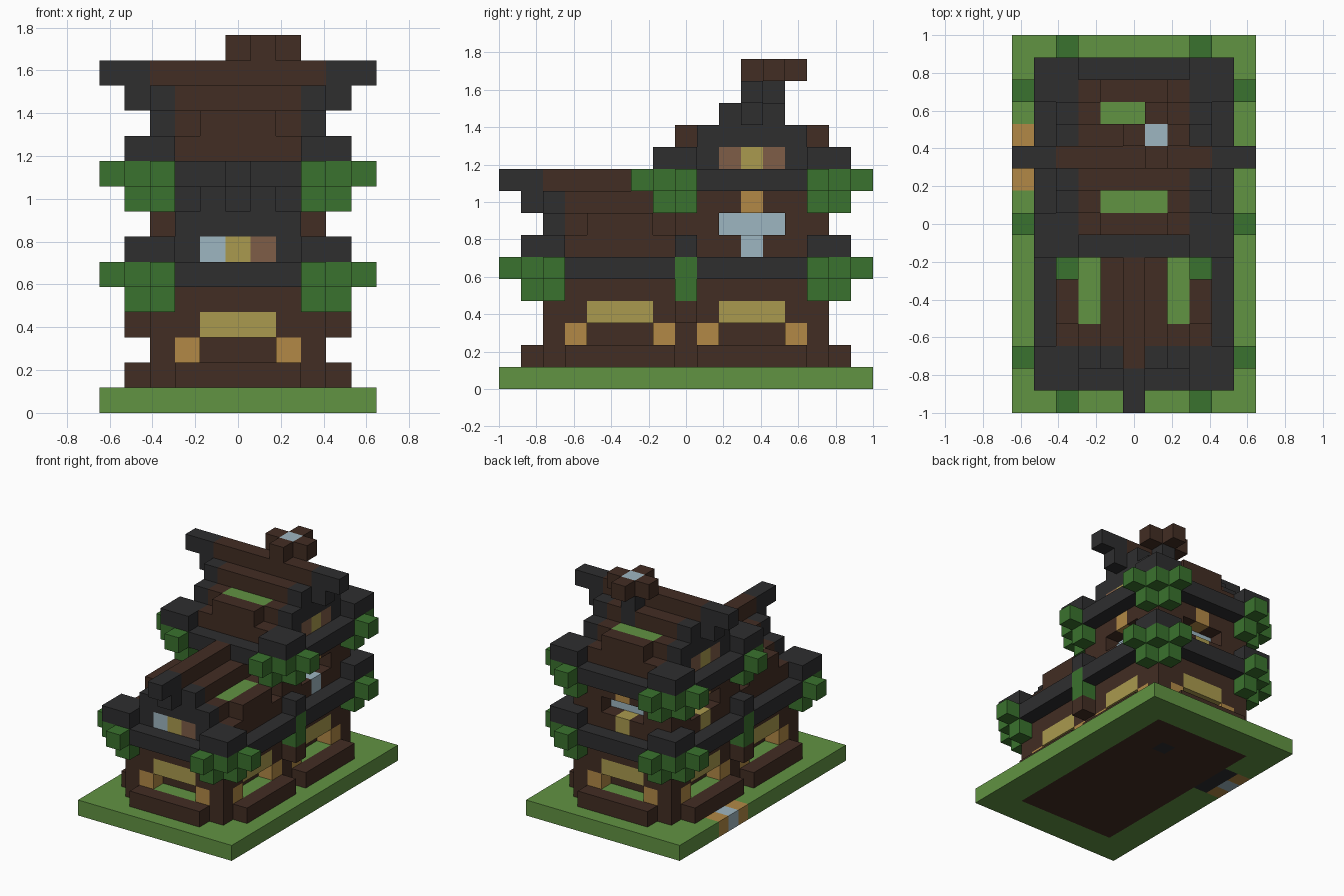
import bpy
import bmesh
from mathutils import Vector

UNIT = 2 / 17  # edge of one cube

cube = bpy.data.objects.get("Cube")
if cube:
    bpy.data.objects.remove(cube, do_unlink=True)


def linear(c):
    c /= 255
    return c / 12.92 if c <= 0.04045 else ((c + 0.055) / 1.055) ** 2.4


def material(name, r, g, b):
    mat = bpy.data.materials.new(name)
    mat.use_nodes = True
    color = (linear(r), linear(g), linear(b), 1)
    mat.diffuse_color = color
    bsdf = mat.node_tree.nodes["Principled BSDF"]
    bsdf.inputs["Base Color"].default_value = color
    bsdf.inputs["Roughness"].default_value = 0.9
    return mat


GRASS = material("grass_green", 97, 147, 66)
LEAF = material("leaf_green", 58, 114, 46)
WOOD = material("dark_brown_wood", 66, 45, 35)
SLATE = material("charcoal", 46, 46, 47)
YELLOW = material("lamp_yellow", 170, 154, 78)
ORANGE = material("lamp_orange", 178, 137, 70)
GLASS = material("pale_blue", 158, 182, 193)
TAN = material("light_brown", 126, 93, 71)

cells = {}  # (x, y, z) -> (part, material)


def span(v):
    return range(v[0], v[1] + 1) if isinstance(v, tuple) else (v,)


def fill(part, mat, xs, ys, zs, mx=False, my=None):
    """Fill a block of cubes; mx mirrors across x, my mirrors y about that row."""
    for x in span(xs):
        for y in span(ys):
            for z in span(zs):
                for px in ({x, -x} if mx else {x}):
                    for py in ({y} if my is None else {y, 2 * my - y}):
                        if mat is None:
                            cells.pop((px, py, z), None)
                        else:
                            cells[px, py, z] = (part, mat)


# Ground slab with the floor and a small water inlet
fill("ground", GRASS, (-5, 5), (-8, 8), 0)
fill("floor", WOOD, (-3, 3), (-6, 6), 0)
fill("inlet", SLATE, -4, (2, 4), 0)
fill("inlet", ORANGE, -5, (2, 4), 0)
fill("inlet", GLASS, -5, 3, 0)

# Ground storey walls and sills
fill("lower_walls", WOOD, (-3, 3), (-6, 6), (1, 5))
fill("sills", WOOD, (-2, 2), 7, 1, my=0)
fill("sills", WOOD, 4, (1, 5), 1, mx=True, my=0)
fill("side_brackets", WOOD, 4, 0, 3, mx=True)

# Arched ground windows: end walls, then side walls
fill("planters", GRASS, (-1, 1), 6, 1, my=0)
fill("lower_windows", None, (-1, 1), 6, 2, my=0)
fill("lower_windows", ORANGE, 2, 6, 2, mx=True, my=0)
fill("lower_windows", YELLOW, (-1, 1), 6, 3, my=0)
fill("planters", GRASS, 3, (2, 4), 1, mx=True, my=0)
fill("lower_windows", None, 3, (2, 4), 2, mx=True, my=0)
for end in (1, 5):
    fill("lower_windows", ORANGE, 3, end, 2, mx=True, my=0)
fill("lower_windows", YELLOW, 3, (2, 4), 3, mx=True, my=0)

# Upper storey walls
fill("upper_walls", WOOD, (-3, 3), (0, 6), (6, 9))
fill("upper_walls", SLATE, (-2, 2), 0, 8)

# Upper windows: recessed glass row, lamp above, tinted sill below
fill("upper_windows", None, 3, (2, 4), 7, mx=True)
fill("upper_windows", GLASS, 2, (2, 4), 7, mx=True)
fill("upper_windows", ORANGE, 3, 3, 8, mx=True)
fill("upper_windows", GLASS, 3, 3, 6)
fill("upper_windows", YELLOW, -3, 3, 6)
fill("upper_windows", None, (-1, 1), 6, 7)
fill("upper_windows", GLASS, (-1, 1), 5, 7)
fill("upper_windows", ORANGE, 0, 6, 8)
fill("upper_windows", YELLOW, 0, 6, 6)

# Front roof: ridge runs front to back, stepping down each side
for step in range(4):
    fill("front_roof", WOOD, (-step, step), (-5, -1), 9 - step)
    if step:
        fill("front_verge", SLATE, (-step, step), -6, 9 - step)
fill("front_roof", WOOD, 0, -6, 9)
fill("front_verge", SLATE, 0, (-8, -7), 9)
fill("front_verge", SLATE, 0, -7, 8)
fill("roof_planters", WOOD, 3, (-4, -2), 7, mx=True)
fill("roof_planters", GRASS, 2, (-4, -2), 7, mx=True)
for x, mat in ((-1, GLASS), (0, YELLOW), (1, TAN)):
    fill("front_gable_window", mat, x, -6, 6)

# Lower eaves with raised corners
fill("lower_eaves", SLATE, (-2, 2), 7, 5, my=0)
fill("lower_eaves", SLATE, 4, (1, 5), 5, mx=True, my=0)
fill("lower_eaves", SLATE, (3, 4), (6, 7), 6, mx=True, my=0)
fill("lower_eaves", SLATE, (3, 4), 0, 6, mx=True)

# Main roof: ridge runs side to side
for step in range(4):
    ys = (3 - step, 3 + step)
    fill("main_roof", WOOD, (-2, 2), ys, 13 - step)
    if 0 < step < 3:
        fill("main_verge", SLATE, 3, ys, 13 - step, mx=True)
fill("main_roof", WOOD, 3, 3, 13, mx=True)
fill("main_verge", SLATE, (4, 5), 3, 13, mx=True)
fill("main_verge", SLATE, 4, 3, 12, mx=True)
fill("main_verge", SLATE, 3, 1, 10, mx=True, my=3)
fill("gable_windows", TAN, 3, (2, 4), 10, mx=True)
fill("gable_windows", YELLOW, 3, 3, 10, mx=True)
fill("roof_planters", WOOD, (-1, 1), 0, 11, my=3)
fill("roof_planters", GRASS, (-1, 1), 1, 11, my=3)

# Upper eaves with raised corners
fill("upper_eaves", SLATE, (-2, 2), 7, 9, my=3)
fill("upper_eaves", SLATE, 4, (1, 5), 9, mx=True)
fill("upper_eaves", SLATE, (3, 4), (6, 7), 10, mx=True, my=3)

# Hanging leaves under each raised corner
for part, z, mid in (("lower_leaves", 5, 0), ("upper_leaves", 9, 3)):
    for x, y, drop in ((4, 7, 0), (3, 8, 0), (5, 6, 0), (4, 6, 0), (3, 7, 0),
                       (4, 6, 1), (3, 7, 1)):
        fill(part, LEAF, x, y, z - drop, mx=True, my=mid)
fill("lower_leaves", LEAF, 4, 0, (4, 5), mx=True)

# Chimney: dark flue through the house, cross-shaped cap
fill("chimney_flue", SLATE, 1, 4, (0, 13))
fill("chimney_cap", WOOD, (0, 2), 4, 14)
fill("chimney_cap", WOOD, 1, (3, 5), 14)
fill("chimney_water", GLASS, 1, 4, 14)

# Build one mesh per part from its exposed cube faces
AXES = [Vector(a) for a in ((1, 0, 0), (0, 1, 0), (0, 0, 1))]
for part in sorted({p for p, m in cells.values()}):
    bm = bmesh.new()
    mats = []
    for pos, (name, mat) in cells.items():
        if name != part:
            continue
        centre = Vector(pos) + Vector((0, 0, 0.5))
        for i in range(3):
            for sign in (1, -1):
                n = AXES[i] * sign
                if tuple(int(c) for c in Vector(pos) + n) in cells:
                    continue
                if mat not in mats:
                    mats.append(mat)
                u, v = AXES[(i + 1) % 3] * sign, AXES[(i + 2) % 3]
                corners = [centre + (n + u * a + v * b) / 2
                           for a, b in ((-1, -1), (1, -1), (1, 1), (-1, 1))]
                face = bm.faces.new([bm.verts.new(c * UNIT) for c in corners])
                face.material_index = mats.index(mat)
    bmesh.ops.remove_doubles(bm, verts=bm.verts, dist=UNIT / 100)
    if bm.faces:
        mesh = bpy.data.meshes.new(part)
        bm.to_mesh(mesh)
        for mat in mats:
            mesh.materials.append(mat)
        bpy.context.collection.objects.link(bpy.data.objects.new(part, mesh))
    bm.free()
